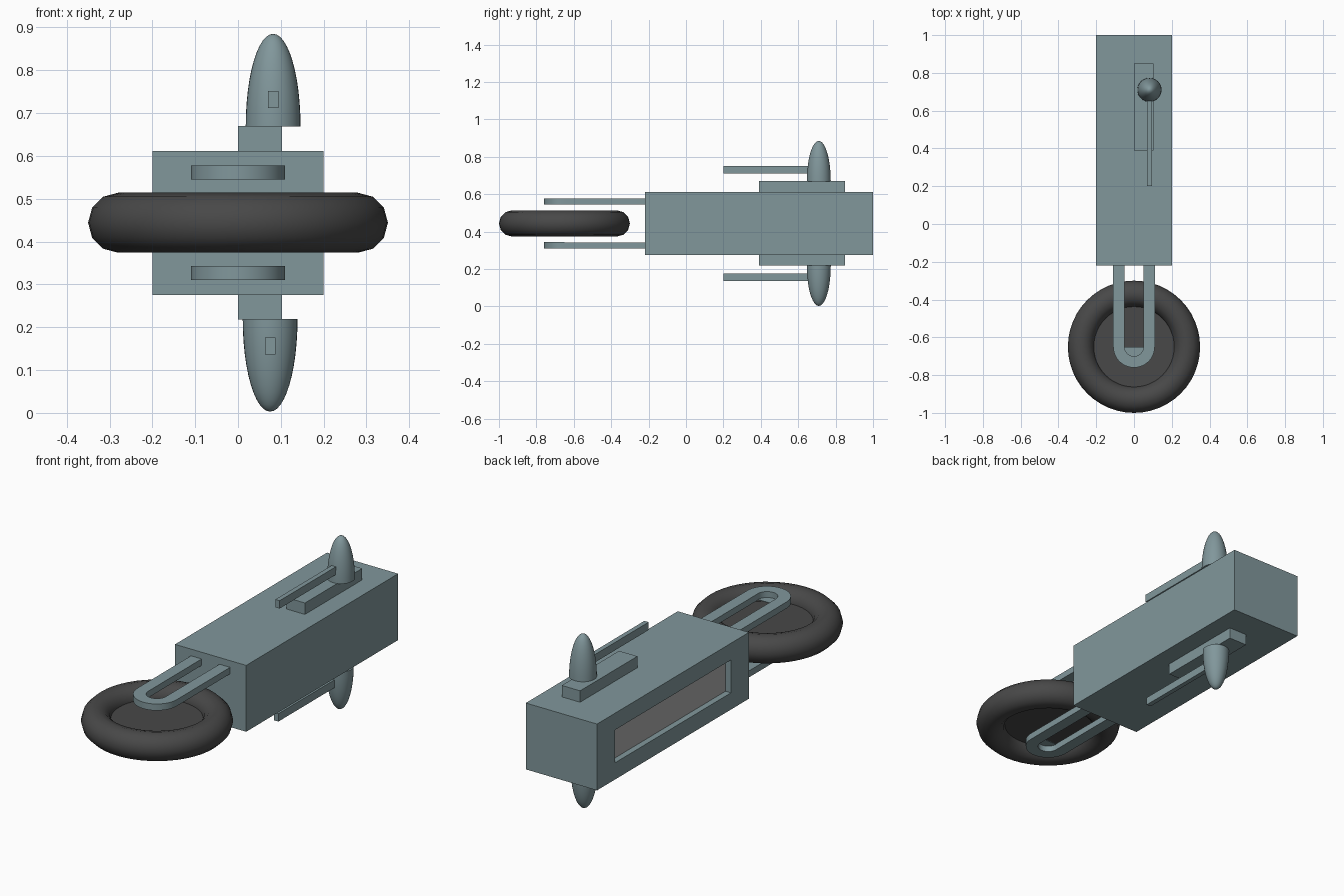
import bpy, bmesh
from math import cos, sin, pi, radians
from mathutils import Matrix, Vector

cube = bpy.data.objects.get("Cube")
if cube:
    bpy.data.objects.remove(cube, do_unlink=True)

MID = 0.444        # height of the horizontal symmetry plane
AXLE_Y = -0.65     # wheel centre


def material(name, rgb):
    m = bpy.data.materials.new(name)
    m.use_nodes = True
    color = (*rgb, 1)
    m.diffuse_color = color
    m.node_tree.nodes["Principled BSDF"].inputs["Base Color"].default_value = color
    return m


hull = material("blue grey hull", (0.22, 0.31, 0.33))
rubber = material("dark rubber", (0.065, 0.065, 0.065))
panel = material("grey panel", (0.42, 0.42, 0.42))


def finish(bm, name, *mats, smooth=False):
    bmesh.ops.recalc_face_normals(bm, faces=bm.faces)
    mesh = bpy.data.meshes.new(name)
    bm.to_mesh(mesh)
    bm.free()
    obj = bpy.data.objects.new(name, mesh)
    bpy.context.collection.objects.link(obj)
    for m in mats:
        mesh.materials.append(m)
    if smooth:
        smooth_object(obj)
    return obj


def smooth_object(obj):
    bpy.ops.object.select_all(action='DESELECT')
    obj.select_set(True)
    bpy.context.view_layer.objects.active = obj
    bpy.ops.object.shade_smooth_by_angle(angle=radians(40))


def box_mesh(lo, hi):
    lo, hi = Vector(lo), Vector(hi)
    bm = bmesh.new()
    bmesh.ops.create_cube(bm, size=1, matrix=Matrix.Translation((lo + hi) / 2)
                          @ Matrix.Diagonal((*(hi - lo), 1)))
    return bm


def prism(name, outline, z0, z1):
    bm = bmesh.new()
    face = bm.faces.new([bm.verts.new((x, y, z0)) for x, y in outline])
    top = bmesh.ops.extrude_face_region(bm, geom=[face])["geom"]
    verts = [g for g in top if isinstance(g, bmesh.types.BMVert)]
    bmesh.ops.translate(bm, verts=verts, vec=(0, 0, z1 - z0))
    return finish(bm, name, hull, smooth=True)


def arc(radius, start, end, steps=24):
    angles = [start + (end - start) * i / steps for i in range(steps + 1)]
    return [(radius * cos(a), AXLE_Y + radius * sin(a)) for a in angles]


# Body with a recessed side panel
bm = box_mesh((-0.2, -0.22, 0.275), (0.2, 1, 0.612))
side = min(bm.faces, key=lambda f: f.calc_center_median().x)
bmesh.ops.inset_individual(bm, faces=[side], thickness=0.05)
c = side.calc_center_median()
for v in side.verts:
    v.co.y = 0.855 if v.co.y > c.y else -0.075
    v.co.z = 0.527 if v.co.z > c.z else 0.36
bmesh.ops.inset_individual(bm, faces=[side], thickness=0.0005)
for v in side.verts:
    v.co.x += 0.03
side.material_index = 1
finish(bm, "body", hull, panel)

# Wheel
bpy.ops.mesh.primitive_torus_add(location=(0, AXLE_Y, MID), major_radius=0.28,
                                 minor_radius=0.07, major_segments=48, minor_segments=12)
tire = bpy.context.object
tire.name = "tire"
tire.data.materials.append(rubber)
smooth_object(tire)

bm = bmesh.new()
bmesh.ops.create_cone(bm, cap_ends=True, segments=48, radius1=0.215, radius2=0.215,
                      depth=0.02, matrix=Matrix.Translation((0, AXLE_Y, MID)))
finish(bm, "wheel_disc", rubber, smooth=True)

# Parts repeated above and below the symmetry plane
for label, s, turret_x in (("upper", 1, 0.082), ("lower", -1, 0.075)):
    # U-shaped wheel fork with a thin web across its rounded end
    outline = ([(0.11, -0.22)] + arc(0.11, 0, -pi) + [(-0.11, -0.22), (-0.05, -0.22)]
               + arc(0.05, -pi, 0) + [(0.05, -0.22)])
    prism(label + "_fork", outline, MID + s * 0.101, MID + s * 0.134)
    prism(label + "_fork_web", arc(0.109, 0, -pi), MID + s * 0.1005, MID + s * 0.104)

    # Turret mount
    z0, z1 = sorted((MID + s * 0.166, MID + s * 0.226))
    finish(box_mesh((0, 0.39, z0), (0.103, 0.85, z1)), label + "_turret_mount", hull)

    # Turret dome: half an ellipsoid
    bm = bmesh.new()
    bmesh.ops.create_uvsphere(bm, u_segments=32, v_segments=24, radius=1)
    geom = bm.verts[:] + bm.edges[:] + bm.faces[:]
    bmesh.ops.bisect_plane(bm, geom=geom, plane_co=(0, 0, 0), plane_no=(0, 0, 1),
                           clear_inner=True)
    bmesh.ops.holes_fill(bm, edges=[e for e in bm.edges if e.is_boundary])
    bm.transform(Matrix.Translation((turret_x, 0.71, MID + s * 0.225))
                 @ Matrix.Diagonal((0.064, 0.064, s * 0.216, 1)))
    finish(bm, label + "_turret", hull, smooth=True)

    # Gun barrel
    z0, z1 = sorted((MID + s * 0.268, MID + s * 0.308))
    finish(box_mesh((turret_x - 0.012, 0.2, z0), (turret_x + 0.012, 0.7, z1)),
           label + "_barrel", hull)
